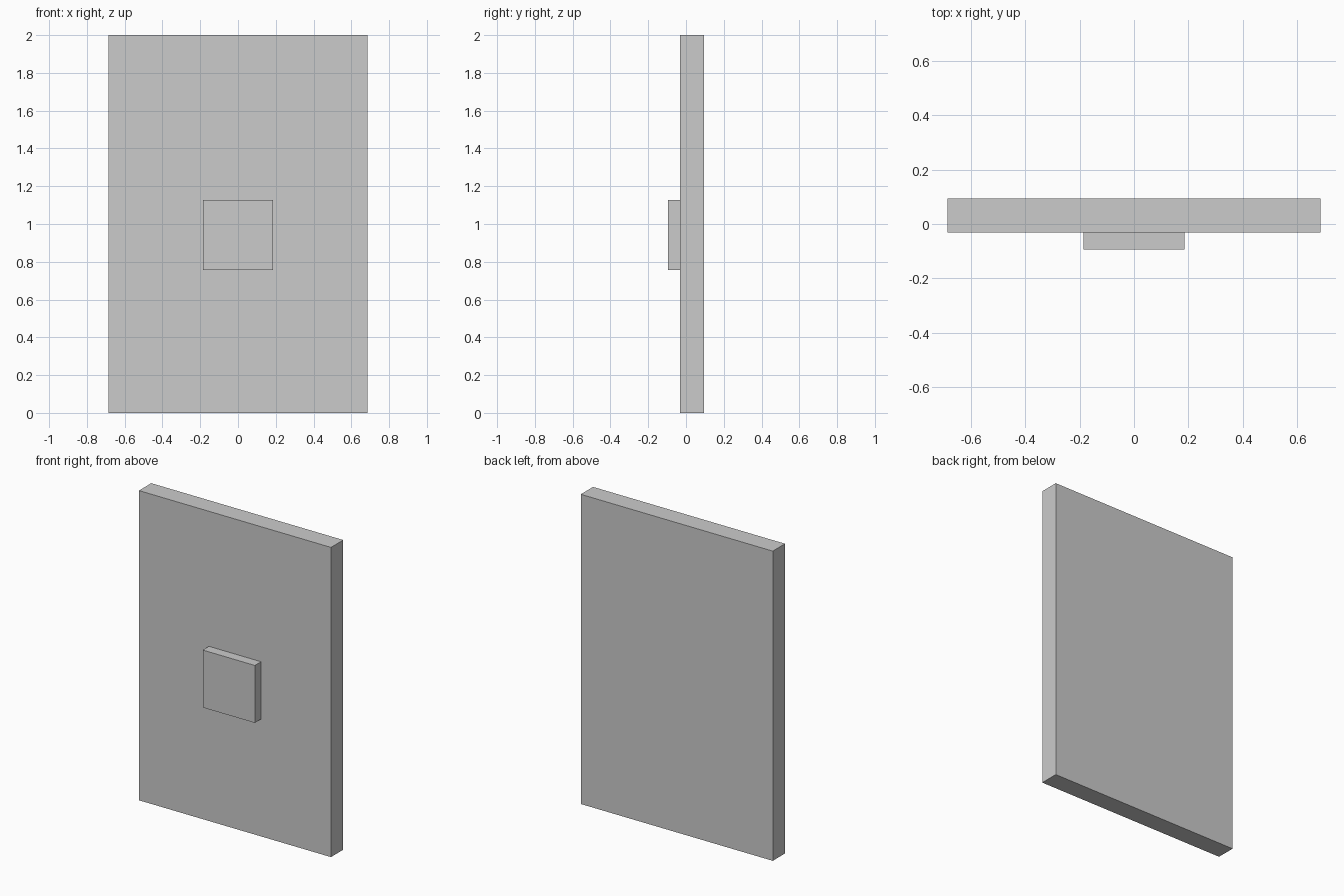
import bpy

if "Cube" in bpy.data.objects:
    bpy.data.objects.remove(bpy.data.objects["Cube"])


def box(name, x, y, z):
    """Add a box spanning the given (min, max) ranges."""
    spans = (x, y, z)
    bpy.ops.mesh.primitive_cube_add(size=1, location=[(a + b) / 2 for a, b in spans])
    ob = bpy.context.object
    ob.name = name
    ob.scale = [b - a for a, b in spans]
    bpy.ops.object.transform_apply(location=False, rotation=False, scale=True)
    return ob


# Upright slab
box("panel", (-0.686, 0.686), (-0.031, 0.094), (0, 2))

# Raised square plate on the front face
box("front_plate", (-0.186, 0.186), (-0.094, -0.031), (0.757, 1.128))
